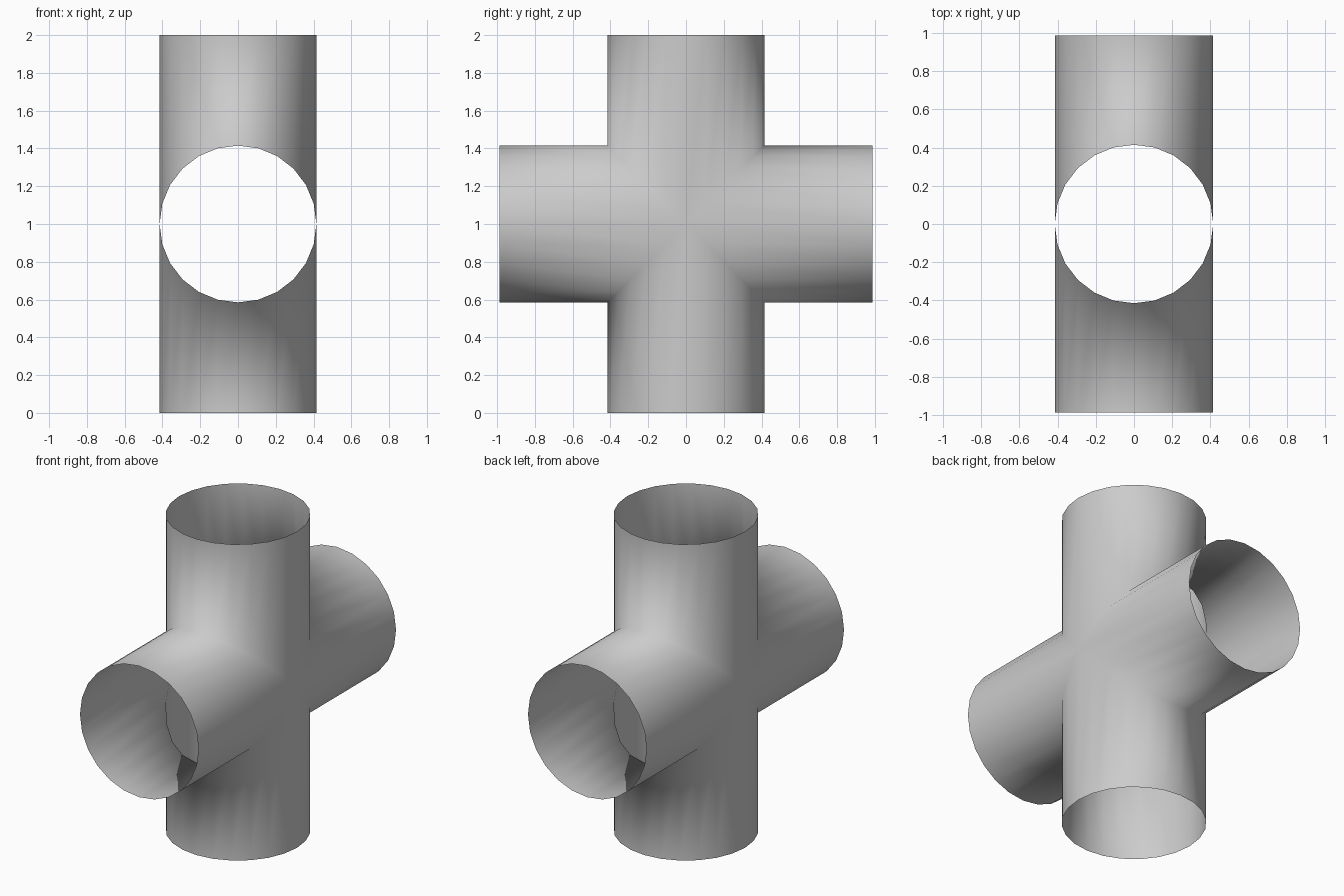
import bpy, bmesh, math
from mathutils import Vector

if "Cube" in bpy.data.objects:
    bpy.data.objects.remove(bpy.data.objects["Cube"])

R, SIDES = 0.415, 24
CENTRE = Vector((0, 0, 1))
bm = bmesh.new()


def arm(direction, length):
    """Open tube from the mitred centre seam out to a flat open end."""
    d = Vector(direction)
    side = d.cross(Vector((1, 0, 0)))
    inner, outer = [], []
    for i in range(SIDES):
        t = 2 * math.pi * i / SIDES
        across = CENTRE + Vector((R * math.cos(t), 0, 0)) + side * R * math.sin(t)
        inner.append(bm.verts.new(across + d * abs(R * math.sin(t))))
        outer.append(bm.verts.new(across + d * length))
    for i in range(SIDES):
        j = (i + 1) % SIDES
        bm.faces.new((inner[i], inner[j], outer[j], outer[i]))


# Four arms of the cross: up, down, back, front
arm((0, 0, 1), 1.0)
arm((0, 0, -1), 1.0)
arm((0, 1, 0), 0.987)
arm((0, -1, 0), 0.987)

# Weld the seams into one smooth shell
bmesh.ops.remove_doubles(bm, verts=bm.verts, dist=0.0005)
bmesh.ops.recalc_face_normals(bm, faces=bm.faces)
if max(bm.faces, key=lambda f: f.calc_center_median().z).normal.dot(Vector((0, 0, 0))) < 0:
    bmesh.ops.reverse_faces(bm, faces=bm.faces)
top = max(bm.faces, key=lambda f: f.calc_center_median().z)
c = top.calc_center_median()
if top.normal.dot(Vector((c.x, c.y, 0))) < 0:
    bmesh.ops.reverse_faces(bm, faces=bm.faces)
for f in bm.faces:
    f.smooth = True

mesh = bpy.data.meshes.new("pipe_cross")
bm.to_mesh(mesh)
bm.free()
bpy.context.collection.objects.link(bpy.data.objects.new("pipe_cross", mesh))
